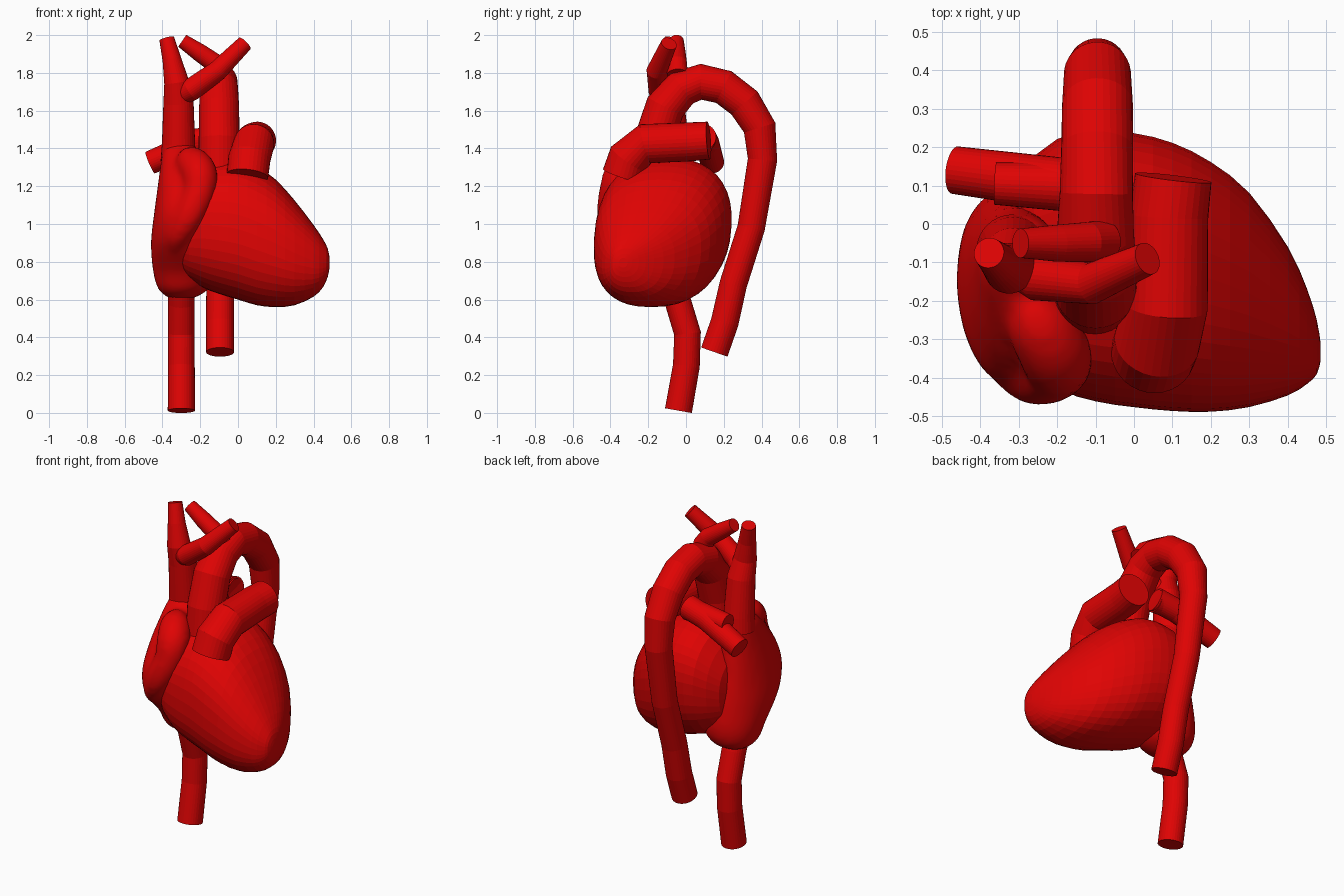
import bpy, bmesh, math
from mathutils import Vector

red = bpy.data.materials.new("blood_red")
red.diffuse_color = (0.74, 0.001, 0.001, 1)


def smooth_rows(rows, n):
    """Catmull-Rom interpolation through rows of numbers."""
    out = []
    for i in range(len(rows) - 1):
        p0, p1 = rows[max(i - 1, 0)], rows[i]
        p2, p3 = rows[i + 1], rows[min(i + 2, len(rows) - 1)]
        for k in range(n):
            t = k / n
            out.append([0.5 * (2 * b + (c - a) * t + (2 * a - 5 * b + 4 * c - d) * t * t
                               + (3 * b - a - 3 * c + d) * t ** 3)
                        for a, b, c, d in zip(p0, p1, p2, p3)])
    out.append(list(rows[-1]))
    return out


def loft(name, ring_groups):
    """Closed skins through lists of rings, all in one object."""
    bm = bmesh.new()
    for rings in ring_groups:
        loops = [[bm.verts.new(p) for p in r] for r in rings]
        n = len(loops[0])
        for a, b in zip(loops, loops[1:]):
            for i in range(n):
                bm.faces.new((a[i], a[(i + 1) % n], b[(i + 1) % n], b[i]))
        bm.faces.new(loops[0][::-1])
        bm.faces.new(loops[-1])
    bmesh.ops.recalc_face_normals(bm, faces=bm.faces)
    me = bpy.data.meshes.new(name)
    bm.to_mesh(me)
    bm.free()
    me.materials.append(red)
    ob = bpy.data.objects.new(name, me)
    bpy.context.collection.objects.link(ob)
    return ob


def tube_rings(path, sides=32, sub=1):
    """Rings of a round tube through (x, y, z, radius) points."""
    pts = smooth_rows(path, sub)
    cs = [Vector(p[:3]) for p in pts]
    rings, u = [], None
    for i, c in enumerate(cs):
        t = (cs[min(i + 1, len(cs) - 1)] - cs[max(i - 1, 0)]).normalized()
        if u is None:
            u = t.orthogonal()
        u = (u - t * u.dot(t)).normalized()
        v = t.cross(u)
        r = pts[i][3]
        rings.append([c + (u * math.cos(a) + v * math.sin(a)) * r
                      for a in (2 * math.pi * k / sides for k in range(sides))])
    return rings


def tube(name, path):
    return loft(name, [tube_rings(path)])


def bounded(a0, a1, b0, b1, power, sides=40):
    """Superellipse filling the given bounds."""
    out = []
    for k in range(sides):
        t = 2 * math.pi * k / sides
        c, s = math.cos(t), math.sin(t)
        out.append(((a0 + a1) / 2 + (a1 - a0) / 2 * math.copysign(abs(c) ** (2 / power), c),
                    (b0 + b1) / 2 + (b1 - b0) / 2 * math.copysign(abs(s) ** (2 / power), s)))
    return out


# ventricles: slices along x as (x, y low, y high, z low, z high)
slices = [(-0.335, -0.22, 0.0, 0.82, 1.05), (-0.31, -0.33, 0.12, 0.745, 1.17),
          (-0.2, -0.425, 0.22, 0.67, 1.31), (-0.1, -0.46, 0.24, 0.63, 1.345),
          (0.0, -0.475, 0.235, 0.6, 1.345), (0.1, -0.485, 0.21, 0.57, 1.305),
          (0.2, -0.487, 0.16, 0.56, 1.235), (0.3, -0.475, 0.08, 0.57, 1.125),
          (0.4, -0.445, -0.06, 0.615, 0.995), (0.45, -0.415, -0.17, 0.665, 0.92),
          (0.475, -0.39, -0.25, 0.72, 0.87), (0.485, -0.355, -0.31, 0.77, 0.82)]
rings = []
for x, y0, y1, z0, z1 in smooth_rows(slices, 2):
    zc = (z0 + z1) / 2
    rings.append([(x, y + 0.06 * (z - zc), z) for y, z in bounded(y0, y1, z0, z1, 2.35)])
loft("ventricles", [rings])

# right atrium: slices along z as (z, x low, x high, y low, y high)
slices = [(0.605, -0.36, -0.24, -0.12, 0.0), (0.65, -0.42, -0.16, -0.2, 0.08),
          (0.75, -0.45, -0.1, -0.26, 0.11), (0.9, -0.461, -0.13, -0.39, 0.09),
          (1.05, -0.445, -0.18, -0.42, 0.06), (1.2, -0.425, -0.18, -0.36, 0.04),
          (1.3, -0.412, -0.18, -0.28, 0.03), (1.38, -0.4, -0.2, -0.2, 0.02),
          (1.43, -0.37, -0.25, -0.14, 0.0)]
atrium = [[(x, y, z) for x, y in bounded(x0, x1, y0, y1, 2.1)]
          for z, x0, x1, y0, y1 in smooth_rows(slices, 3)]
# auricle flap folded over the front, melted into the atrium
auricle = tube_rings([(-0.28, -0.18, 1.35, 0.04), (-0.25, -0.25, 1.33, 0.085),
                      (-0.205, -0.335, 1.27, 0.095), (-0.205, -0.375, 1.17, 0.085),
                      (-0.26, -0.39, 1.04, 0.08), (-0.32, -0.36, 0.93, 0.06),
                      (-0.34, -0.32, 0.85, 0.02)], 24, 4)
ob = loft("right_atrium", [atrium, auricle])
mod = ob.modifiers.new("merge", 'REMESH')
mod.mode = 'VOXEL'
mod.voxel_size = 0.02
mod.use_smooth_shade = True
mod = ob.modifiers.new("soften", 'SMOOTH')
mod.factor = 0.5
mod.iterations = 5

# aorta: ascending, arch and descending
tube("aorta", [(-0.1, -0.18, 1.25, 0.11), (-0.1, -0.165, 1.45, 0.108),
               (-0.1, -0.11, 1.62, 0.106), (-0.1, -0.02, 1.72, 0.1),
               (-0.098, 0.08, 1.753, 0.095), (-0.096, 0.2, 1.725, 0.093),
               (-0.095, 0.31, 1.64, 0.092), (-0.095, 0.39, 1.51, 0.087),
               (-0.095, 0.405, 1.34, 0.078), (-0.095, 0.345, 0.98, 0.073),
               (-0.095, 0.25, 0.68, 0.073), (-0.095, 0.205, 0.48, 0.074),
               (-0.095, 0.15, 0.322, 0.074)])

# branch off the arch
tube("arch_artery", [(-0.08, -0.045, 1.79, 0.055), (-0.12, -0.047, 1.85, 0.052),
                     (-0.2, -0.05, 1.905, 0.048), (-0.295, -0.05, 1.97, 0.038)])

# upper vein and its left branch
tube("upper_vein", [(-0.315, -0.07, 1.33, 0.095), (-0.315, -0.07, 1.42, 0.088),
                    (-0.315, -0.09, 1.64, 0.08), (-0.325, -0.115, 1.75, 0.066),
                    (-0.35, -0.1, 1.87, 0.05), (-0.377, -0.075, 1.98, 0.04)])
tube("upper_vein_branch", [(-0.33, -0.09, 1.67, 0.055), (-0.25, -0.14, 1.71, 0.06),
                           (-0.11, -0.155, 1.81, 0.054), (0.035, -0.09, 1.955, 0.043)])

# lower vein
tube("lower_vein", [(-0.3, -0.1, 0.72, 0.07), (-0.3, -0.04, 0.58, 0.07),
                    (-0.3, 0.008, 0.42, 0.071), (-0.3, 0.002, 0.25, 0.071),
                    (-0.3, -0.04, 0.012, 0.072)])

# pulmonary trunk
tube("pulmonary_trunk", [(0.05, -0.335, 1.255, 0.11), (0.06, -0.305, 1.345, 0.112),
                         (0.085, -0.215, 1.425, 0.107), (0.09, 0.02, 1.435, 0.103),
                         (0.102, 0.12, 1.442, 0.1)])

# vessels leaving behind on the right side
tube("rear_vessel_upper", [(-0.08, 0.09, 1.45, 0.068), (-0.2, 0.098, 1.445, 0.063),
                           (-0.36, 0.105, 1.435, 0.055)])
tube("rear_vessel_lower", [(-0.08, 0.09, 1.46, 0.07), (-0.22, 0.108, 1.43, 0.068),
                           (-0.465, 0.14, 1.325, 0.062)])
